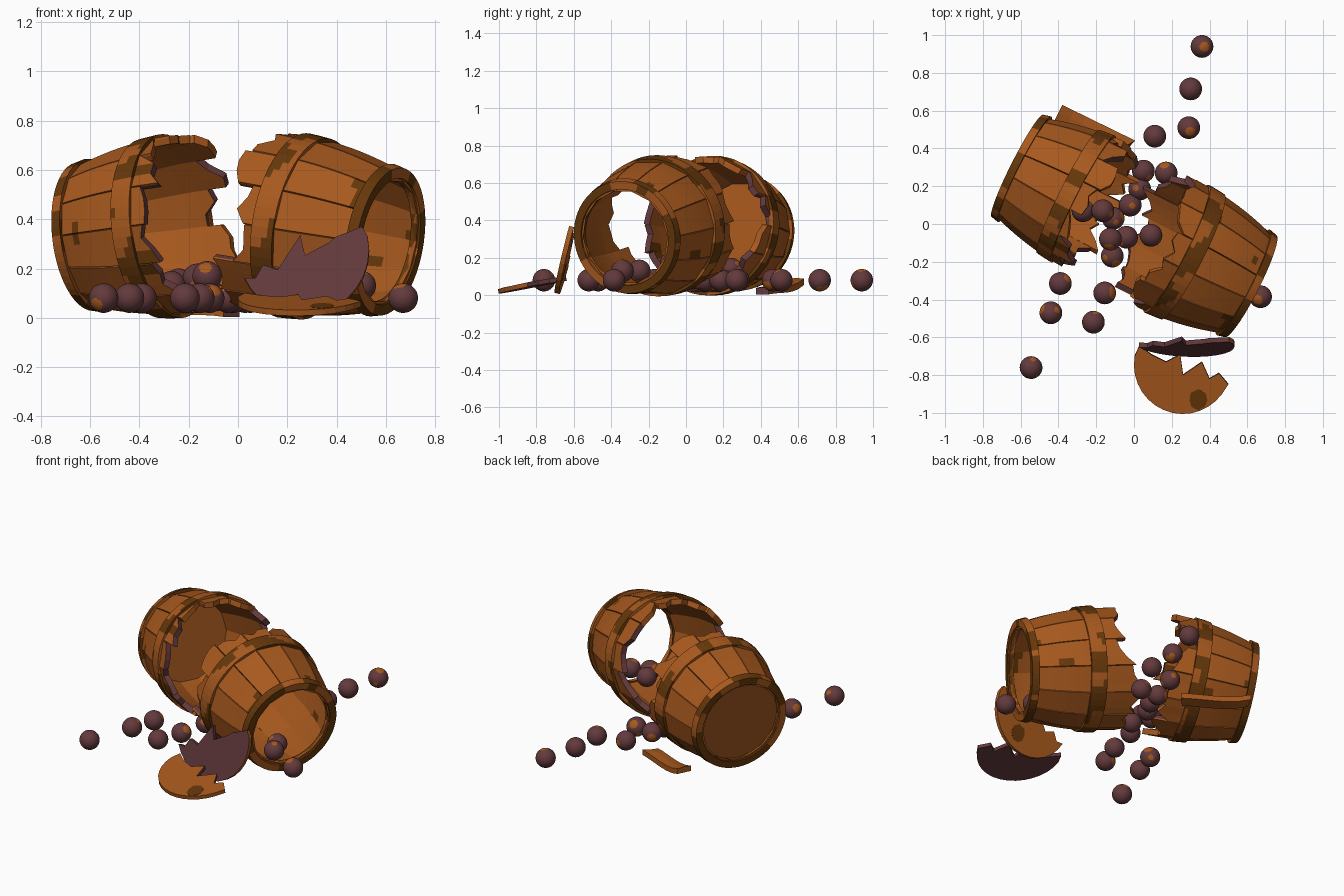
import bpy, bmesh, math, random
from mathutils import Vector, Matrix, noise

if "Cube" in bpy.data.objects:
    bpy.data.objects.remove(bpy.data.objects["Cube"])

random.seed(4)


def mat(name, c):
    m = bpy.data.materials.new(name)
    m.diffuse_color = (*c, 1)
    m.use_nodes = True
    m.node_tree.nodes["Principled BSDF"].inputs["Base Color"].default_value = m.diffuse_color
    return m


MATS = [mat("orange_wood", (0.39, 0.100, 0.013)),
        mat("dark_wood", (0.130, 0.038, 0.003)),
        mat("purple", (0.125, 0.042, 0.046)),
        mat("mid_wood", (0.31, 0.085, 0.014))]
WOOD, DARK, PURPLE, MID = range(4)


def finish(name, bm):
    bmesh.ops.recalc_face_normals(bm, faces=bm.faces[:])
    me = bpy.data.meshes.new(name)
    bm.to_mesh(me)
    bm.free()
    for m in MATS:
        me.materials.append(m)
    ob = bpy.data.objects.new(name, me)
    bpy.context.collection.objects.link(ob)
    return ob


def patch(p, limit, scale=7):
    """Irregular dark stains on the wood."""
    return DARK if noise.noise(Vector(p) * scale) > limit else WOOD


def face(bm, vs, m):
    bm.faces.new(vs).material_index = m


N = 14            # staves per barrel
THICK = 0.035


def radius(s):
    return 0.287 + 0.085 * (1 - ((0.5 - s) / 0.5) ** 2)


class Frame:
    """Barrel axes: s runs inward from the end rim, angle from the back side."""
    def __init__(self, centre, direction):
        self.c = Vector(centre)
        self.s = Vector(direction).normalized()
        self.e1 = Vector((0.452, 0.892, 0))
        self.e2 = self.e1.cross(self.s)
        if self.e2.z < 0:
            self.e2 = -self.e2

    def at(self, s, r, a):
        return self.c + self.s * s + self.e1 * (r * math.cos(a)) + self.e2 * (r * math.sin(a))


def ring(name, fr, prof, n=56, limit=0.1):
    """Closed band turned round the barrel axis; undersides are stained more."""
    bm = bmesh.new()
    rows = [[bm.verts.new(fr.at(s, r, 2 * math.pi * i / n)) for s, r in prof] for i in range(n)]
    k = len(prof)
    for i in range(n):
        low = 0.25 if math.sin(2 * math.pi * i / n) < -0.3 else 0
        for j in range(k):
            vs = [rows[i][j], rows[i][(j + 1) % k], rows[(i + 1) % n][(j + 1) % k], rows[(i + 1) % n][j]]
            mid = sum((v.co for v in vs), Vector()) / 4
            face(bm, vs, patch(mid, limit - low))
    return finish(name, bm)


def staves(name, fr, ends, purple):
    """Planks with fine grooves between them and a splintered inner end."""
    bm = bmesh.new()
    us = [-1, -0.965, -0.35, 0.3, 0.965, 1]
    half = math.pi / N
    for k in range(N):
        mid_a = (2 * k + 1) * half
        slope = random.uniform(-0.04, 0.04)
        jag = [slope * u + random.uniform(-0.03, 0.03) for u in us]
        jag[0], jag[-1] = jag[1], jag[-2]
        end_mat = PURPLE if k in purple else WOOD
        rows = []
        for j in range(14):
            outer, inner = [], []
            for i, u in enumerate(us):
                s = 0.36 * j / 12 if j < 13 else max(0.38, ends[k] + jag[i])
                t = math.atan(u * math.tan(half))
                flat = math.cos(half) / math.cos(t)
                groove = 0.01 if abs(u) == 1 else 0
                outer.append(bm.verts.new(fr.at(s, (radius(s) - groove) * flat, mid_a + t)))
                inner.append(bm.verts.new(fr.at(s, (radius(s) - THICK) * flat, mid_a + t)))
            rows.append((outer, inner))
        for (o, n), (o2, n2) in zip(rows, rows[1:]):
            for i in range(5):
                c = (o[i].co + o2[i + 1].co) / 2
                face(bm, [o[i], o[i + 1], o2[i + 1], o2[i]], patch(c, 0.45))
                face(bm, [n[i], n[i + 1], n2[i + 1], n2[i]], patch(c, 0.45))
            for i in (0, 5):
                face(bm, [o[i], o2[i], n2[i], n[i]], end_mat if o2 is rows[-1][0] else WOOD)
        for (o, n), m in ((rows[0], WOOD), (rows[-1], end_mat)):
            for i in range(5):
                face(bm, [o[i], o[i + 1], n[i + 1], n[i]], m)
    return finish(name, bm)


def hoop(name, fr, s0, s1, lift):
    sm = (s0 + s1) / 2
    out = [(s, radius(s) + lift) for s in (s0, (s0 + sm) / 2, sm, (sm + s1) / 2, s1)]
    inn = [(s, radius(s) - 0.016) for s in (s1, s0)]
    return ring(name, fr, out + inn)


def plate(name, pts, thick, mtx, top, bottom, side, stain=None):
    """Flat outline given a thickness; the top is local +z."""
    bm = bmesh.new()
    up = [bm.verts.new(mtx @ Vector((x, y, thick))) for x, y in pts]
    lo = [bm.verts.new(mtx @ Vector((x, y, 0))) for x, y in pts]
    face(bm, up, top)
    face(bm, lo, bottom)
    for i in range(len(pts)):
        j = (i + 1) % len(pts)
        face(bm, [up[i], up[j], lo[j], lo[i]], side if i < 15 else PURPLE)
    if stain:     # thin stain on the wooden face
        x0, y0, z0, z1 = stain
        a, b = ([bm.verts.new(mtx @ Vector((x0 + q * math.cos(i * 0.785), y0 + q * math.sin(i * 0.785), z)))
                 for i, q in enumerate((.05, .055, .06, .055, .045, .05, .055, .05))] for z in (z0, z1))
        face(bm, a, DARK)
        face(bm, b, DARK)
        for i in range(8):
            face(bm, [a[i], a[i - 1], b[i - 1], b[i]], DARK)
    return finish(name, bm)


# Two barrel halves
right = Frame((0.61, -0.325, 0.31), (-0.892, 0.452, 0.15))
left = Frame((-0.61, 0.305, 0.33), (0.892, -0.452, 0.11))
staves("right_staves", right, [.55, .57, .53, .51, .53, .56, .50, .48, .60, .62, .60, .64, .62, .56],
       {0, 1, 6, 8, 9, 11, 12, 13})
staves("left_staves", left, [.395, .48, .51, .47, .43, .45, .44, .44, .46, .49, .52, .52, .51, .48],
       {0, 1, 5, 6, 7, 8, 10, 12})
hoop("right_middle_hoop", right, 0.34, 0.435, 0.008)
hoop("left_middle_hoop", left, 0.295, 0.385, 0.008)
for nm, fr in (("right", right), ("left", left)):
    ring(nm + "_end_hoop", fr, [(-0.008, 0.303), (0.035, 0.313), (0.035, 0.28), (0.03, 0.25), (-0.008, 0.26)],
         limit=-0.02)

# Closed head of the left half
bm = bmesh.new()
discs = [[bm.verts.new(left.at(s, 0.268, 2 * math.pi * i / 28)) for i in range(28)] for s in (0.02, 0.045)]
face(bm, discs[0], MID)
face(bm, discs[1], WOOD)
for i in range(28):
    face(bm, [discs[0][i], discs[0][i - 1], discs[1][i - 1], discs[1][i]], MID)
finish("left_head", bm)

# Broken head: one piece leaning on the barrel, one lying in front
lean = math.atan2(0.09, 0.36)
arc = [(0.265 + 0.265 * math.cos(a), 0.275 + 0.27 * math.sin(a))
       for a in [math.radians(d) for d in range(205, 381, 12)]]
edge = [(0.5, 0.375), (0.39, 0.33), (0.37, 0.31), (0.27, 0.255), (0.25, 0.34),
        (0.16, 0.195), (0.1, 0.215), (0.07, 0.16)]
m1 = (Matrix.Translation((0, -0.665, 0.0)) @ Matrix.Rotation(-0.05, 4, 'Z')
      @ Matrix.Rotation(math.pi / 2 - lean, 4, 'X'))
plate("leaning_head_piece", arc + edge, 0.026, m1, PURPLE, WOOD, WOOD, (0.35, 0.12, -0.001, 0.004))
arc2 = [(0.258 + 0.258 * math.cos(a), 0.265 + 0.265 * math.sin(a))
        for a in [math.radians(d) for d in range(170, 335, 11)]]
edge2 = [(0.50, 0.16), (0.45, 0.22), (0.40, 0.19), (0.36, 0.28), (0.26, 0.21), (0.245, 0.32),
         (0.17, 0.28), (0.09, 0.32), (0.03, 0.37)]
m2 = Matrix.Translation((0, -1.0, 0.003)) @ Matrix.Rotation(0.2, 4, 'X') @ Matrix.Rotation(-0.02, 4, 'Y')
plate("lying_head_piece", arc2 + edge2, 0.024, m2, WOOD, PURPLE, WOOD, (0.34, 0.075, 0.02, 0.025))

# Loose stave on the ground behind the left half
bm = bmesh.new()
axis, across = Vector((0.9, -0.44, 0)), Vector((0.44, 0.9, 0))
rows = []
for i in range(7):
    t = i / 6
    c = Vector((-0.4, 0.59, 0.024 - 0.02 * t + 0.03 * (2 * t - 1) ** 2 * (1 - t)))
    row = []
    for w, h in ((-0.045, 0), (0.045, 0), (0.045, 0.034), (0, 0.038), (-0.045, 0.034)):
        extra = (0.01 if w > 0 else -0.02) if i == 6 else 0
        row.append(bm.verts.new(c + axis * (0.42 * t + extra) + across * w + Vector((0, 0, h))))
    rows.append(row)
for r1, r2 in zip(rows, rows[1:]):
    for j in range(5):
        face(bm, [r1[j - 1], r1[j], r2[j], r2[j - 1]], WOOD)
face(bm, rows[0], WOOD)
face(bm, rows[-1], PURPLE)
finish("loose_stave", bm)

# Spilled round fruit with small stains
fruit = [(.36, .94, .08), (.3, .715, .08), (.29, .51, .08), (.11, .465, .08), (.17, .27, .08),
         (.05, .28, .08), (.03, .185, .08), (-.02, .1, .08), (-.165, .07, .16), (-.11, .03, .09),
         (-.27, .07, .13), (-.125, -.08, .17), (-.04, -.07, .08), (-.115, -.17, .08), (.09, -.06, .13),
         (-.39, -.315, .08), (-.155, -.365, .08), (-.44, -.47, .08), (-.215, -.52, .08),
         (-.545, -.76, .08), (.67, -.385, .08), (.5, -.34, .13), (-.24, .24, .14), (.46, -.25, .13)]
for i, p in enumerate(fruit):
    bm = bmesh.new()
    bmesh.ops.create_icosphere(bm, subdivisions=4, radius=0.06)
    spots = [(Vector([random.uniform(-1, 1) for _ in range(3)]).normalized(), m, lim)
             for m, lim in ((WOOD, 0.90), (WOOD, 0.96))]
    for f in bm.faces:
        f.smooth = True
        f.material_index = PURPLE
        d = f.calc_center_median().normalized()
        for v, m, lim in spots:
            if d.dot(v) > lim:
                f.material_index = m
    bmesh.ops.translate(bm, verts=bm.verts[:], vec=p)
    finish("fruit_%02d" % (i + 1), bm)
